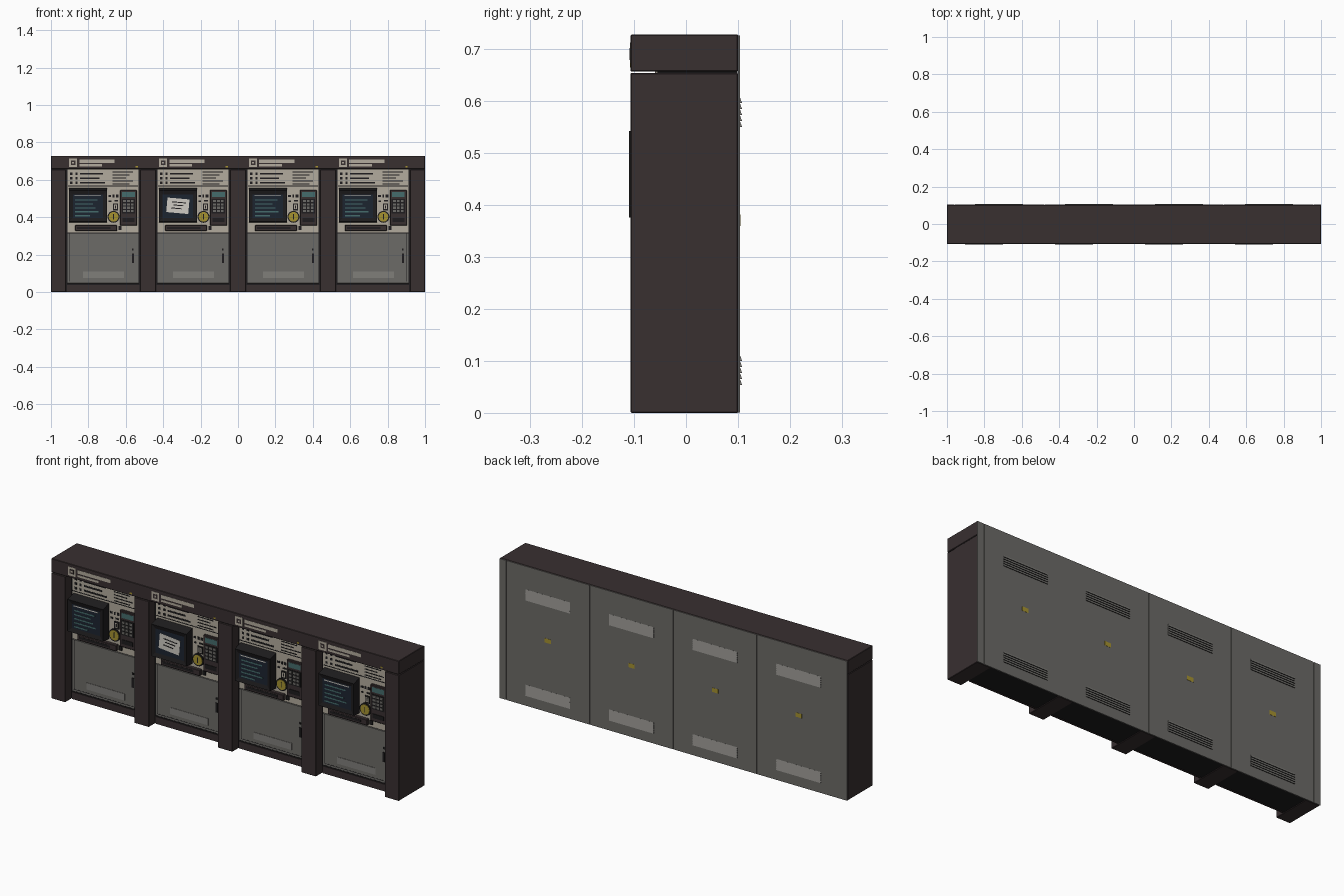
import bpy, bmesh, math
from mathutils import Matrix, Vector

if "Cube" in bpy.data.objects:
    bpy.data.objects.remove(bpy.data.objects["Cube"])


def material(name, r, g, b):
    m = bpy.data.materials.new(name)
    m.diffuse_color = (r, g, b, 1)
    m.use_nodes = True
    m.node_tree.nodes["Principled BSDF"].inputs["Base Color"].default_value = m.diffuse_color
    return m


BROWN = material("dark brown", 0.040, 0.029, 0.030)
GREY = material("steel grey", 0.150, 0.145, 0.135)
PALE = material("light grey", 0.215, 0.210, 0.195)
CREAM = material("cream", 0.45, 0.41, 0.34)
BLACK = material("soft black", 0.013, 0.012, 0.013)
NAVY = material("screen navy", 0.012, 0.018, 0.030)
TEAL = material("screen teal", 0.06, 0.15, 0.15)
YELLOW = material("yellow", 0.38, 0.29, 0.03)
WHITE = material("off white", 0.62, 0.60, 0.55)


def finish(name, bm, *mats):
    bmesh.ops.recalc_face_normals(bm, faces=bm.faces)
    me = bpy.data.meshes.new(name)
    bm.to_mesh(me)
    bm.free()
    for m in mats:
        me.materials.append(m)
    ob = bpy.data.objects.new(name, me)
    bpy.context.collection.objects.link(ob)
    return ob


def add_box(bm, x0, x1, y0, y1, z0, z1):
    mat = Matrix.Translation(((x0 + x1) / 2, (y0 + y1) / 2, (z0 + z1) / 2))
    mat = mat @ Matrix.Diagonal((x1 - x0, y1 - y0, z1 - z0, 1))
    return bmesh.ops.create_cube(bm, size=1, matrix=mat)["verts"]


def box(name, mat, x0, x1, y0, y1, z0, z1, bevel=0):
    bm = bmesh.new()
    add_box(bm, x0, x1, y0, y1, z0, z1)
    ob = finish(name, bm, mat)
    if bevel:
        mod = ob.modifiers.new("bevel", 'BEVEL')
        mod.width = bevel
        mod.segments = 1
    return ob


def plates(name, mat, cx, y, rects, depth=0.002, tilt=0):
    """Raised rectangles (x0, x1, z0, z1) standing forward of the plane y."""
    bm = bmesh.new()
    for x0, x1, z0, z1 in rects:
        add_box(bm, cx + x0, cx + x1, y - depth, y + 0.001, z0, z1)
    if tilt:
        c = sum((v.co for v in bm.verts), Vector()) / len(bm.verts)
        bmesh.ops.rotate(bm, verts=bm.verts, cent=c, matrix=Matrix.Rotation(tilt, 3, 'Y'))
    return finish(name, bm, mat)


def disc(name, mat, x, z, r, y0, y1, sides=24):
    bm = bmesh.new()
    m = Matrix.Translation((x, (y0 + y1) / 2, z)) @ Matrix.Rotation(math.pi / 2, 4, 'X')
    bmesh.ops.create_cone(bm, cap_ends=True, segments=sides, radius1=r, radius2=r,
                          depth=y1 - y0, matrix=m)
    return finish(name, bm, mat)


FRONT, BACK, PANEL, TOP = -0.107, 0.104, -0.060, 0.728
PITCH, HALF = 0.481, 0.198
centres = [PITCH * (i - 1.5) for i in range(4)]

# Surround: header, pillars and the core behind the bays
box("header", BROWN, -1, 1, FRONT, 0.1005, 0.657, TOP, 0.002)
box("core", BLACK, -0.997, 0.997, -0.055, 0.0995, 0.003, 0.70)
edges = [-1] + [c + s * HALF for c in centres for s in (-1, 1)] + [1]
for i in range(5):
    box("pillar", BROWN, edges[2 * i], edges[2 * i + 1], FRONT, 0.1005, 0, 0.654, 0.002)

# Rear cladding with narrow seams at each panel joint
seams = [-1, -2 * PITCH, -PITCH, 0, PITCH, 2 * PITCH, 1]
for a, b in zip(seams, seams[1:]):
    box("back_panel", GREY, a + (0.0012 if a > -1 else 0), b - (0.0012 if b < 1 else 0),
        0.1, BACK, 0.001, TOP - 0.002)


def bezel(cx):
    """Screen housing: sloped top, sunken display."""
    bm = bmesh.new()
    vs = add_box(bm, cx - 0.182, cx + 0.021, -0.1095, PANEL + 0.001, 0.372, 0.556)
    for v in vs:
        if v.co.y < -0.1:
            v.co.z += -0.014 if v.co.z > 0.5 else 0.004
    bm.normal_update()
    face = min(bm.faces, key=lambda f: f.calc_center_median().y)
    bmesh.ops.inset_region(bm, faces=[face], thickness=0.020, use_even_offset=True)
    bmesh.ops.translate(bm, verts=face.verts, vec=(0, 0.006, 0))
    face.material_index = 1
    finish("screen_housing", bm, BLACK, NAVY)


def louvres(cx, z0):
    """Five sloping slats proud of the rear cladding."""
    bm = bmesh.new()
    for i in range(5):
        z = z0 + i * 0.0115
        for v in add_box(bm, cx - 0.128, cx + 0.128, BACK - 0.001, 0.108, z, z + 0.010):
            if v.co.y > BACK and v.co.z > z + 0.005:
                v.co.y = BACK + 0.0003
    bm.normal_update()
    for f in bm.faces:
        f.material_index = int(f.normal.z < -0.9)
    finish("rear_louvre", bm, PALE, BLACK)


for n, c in enumerate(centres):
    # Cabinet fronts
    box("kick_plate", BROWN, c - 0.194, c + 0.194, PANEL + 0.002, -0.05, 0.001, 0.038)
    box("lower_door", GREY, c - 0.190, c + 0.190, PANEL, -0.05, 0.046, 0.314, 0.001)
    box("upper_panel", CREAM, c - 0.190, c + 0.190, PANEL, -0.05, 0.317, 0.657, 0.001)
    plates("door_label", PALE, c, PANEL, [(-0.107, 0.112, 0.075, 0.110)])
    plates("door_seams", BLACK, c, PANEL, [(-0.182, 0.182, 0.055, 0.057),
           (-0.180, -0.178, 0.057, 0.312), (0.178, 0.180, 0.057, 0.312)], 0.0008)
    plates("door_handle", BLACK, c, PANEL, [(0.154, 0.166, 0.155, 0.205)], 0.003)
    plates("door_lock", BLACK, c, PANEL, [(0.156, 0.164, 0.222, 0.232)], 0.003)

    # Instruction rows and divider
    rows = [0.632, 0.608, 0.584]
    plates("divider", BLACK, c, PANEL, [(-0.188, 0.188, 0.565, 0.569)], 0.001)
    plates("instruction_icons", BLACK, c, PANEL,
           [(x, x + 0.012, z - 0.006, z + 0.006) for z in rows for x in (-0.176, -0.148)], 0.001)
    plates("instruction_bars", BLACK, c, PANEL,
           [(-0.122, e, z - 0.004, z + 0.005) for z, e in zip(rows, (0.0, -0.02, 0.01))], 0.001)
    plates("notice_bars", BLACK, c, PANEL,
           [(0.050, 0.160 - 0.018 * (i % 3), 0.638 - i * 0.0155, 0.643 - i * 0.0155)
            for i in range(5)], 0.001)

    # Display
    bezel(c)
    if n == 1:
        plates("screen_notice", WHITE, c, -0.1035, [(-0.140, -0.022, 0.422, 0.500)], 0.001, 0.09)
        plates("screen_notice_bars", BLACK, c, -0.1045,
               [(-0.115, -0.04, 0.477, 0.482), (-0.105, -0.05, 0.461, 0.466),
                (-0.115, -0.06, 0.444, 0.449)], 0.0008, 0.09)
    else:
        plates("screen_title", WHITE, c, -0.1035, [(-0.153, -0.010, 0.512, 0.517)], 0.001)
        plates("screen_rows", TEAL, c, -0.1035,
               [(-0.150, e, 0.488 - i * 0.021, 0.495 - i * 0.021)
                for i, e in enumerate((-0.03, -0.055, -0.04, -0.025, -0.07))], 0.001)

    # Keypad and card unit
    box("card_unit", BROWN, c + 0.090, c + 0.182, PANEL - 0.012, -0.055, 0.355, 0.545, 0.003)
    yk = PANEL - 0.012
    plates("card_unit_display", TEAL, c, yk, [(0.102, 0.170, 0.508, 0.534)], 0.001)
    plates("keypad_base", BLACK, c, yk, [(0.100, 0.172, 0.420, 0.498)], 0.002)
    plates("keys", GREY, c, yk - 0.002,
           [(0.107 + i * 0.021, 0.122 + i * 0.021, 0.427 + j * 0.018, 0.438 + j * 0.018)
            for i in range(3) for j in range(4)], 0.002)
    plates("card_slot", BLACK, c, yk, [(0.104, 0.168, 0.374, 0.396)], 0.003)

    # Coin entry and small controls
    disc("coin_ring", BLACK, c + 0.056, 0.402, 0.032, PANEL - 0.006, PANEL + 0.001)
    disc("coin_plate", YELLOW, c + 0.056, 0.402, 0.026, PANEL - 0.008, PANEL)
    plates("coin_slot", BLACK, c, PANEL - 0.008, [(0.054, 0.058, 0.388, 0.416)], 0.001)
    plates("ticket_reader", BLACK, c, PANEL, [(0.053, 0.081, 0.436, 0.474)], 0.004)
    plates("ticket_reader_face", CREAM, c, PANEL - 0.004, [(0.059, 0.075, 0.443, 0.467)], 0.001)
    plates("ticket_reader_slot", BLACK, c, PANEL - 0.005, [(0.064, 0.070, 0.447, 0.463)], 0.001)
    plates("control_marks", BLACK, c, PANEL,
           [(0.028, 0.042, 0.508, 0.518), (0.050, 0.060, 0.506, 0.520), (0.068, 0.082, 0.506, 0.520),
            (0.030, 0.044, 0.482, 0.490), (0.060, 0.080, 0.484, 0.492)], 0.002)

    # Delivery tray
    box("tray", BROWN, c - 0.150, c + 0.075, PANEL - 0.018, -0.055, 0.327, 0.357, 0.002)
    plates("tray_slot", BLACK, c, PANEL - 0.018, [(-0.138, 0.040, 0.336, 0.348)], 0.001)
    plates("tray_sensor", BLACK, c, PANEL, [(0.082, 0.098, 0.331, 0.353)], 0.006)

    # Header sign
    plates("sign_badge", CREAM, c, FRONT, [(-0.182, -0.138, 0.668, 0.713)], 0.001)
    plates("sign_badge_inset", BROWN, c, FRONT - 0.001, [(-0.172, -0.148, 0.679, 0.702)], 0.0006)
    plates("sign_badge_centre", CREAM, c, FRONT - 0.0016, [(-0.165, -0.155, 0.686, 0.695)], 0.0004)
    plates("sign_bars", CREAM, c, FRONT,
           [(-0.127, 0.062, 0.690, 0.708), (-0.127, -0.005, 0.672, 0.683)], 0.001)
    plates("status_lamp", YELLOW, c, FRONT, [(0.174, 0.186, 0.665, 0.673)], 0.001)

    # Rear vents and label
    louvres(c, 0.550)
    louvres(c, 0.054)
    box("rear_label", YELLOW, c - 0.018, c + 0.018, BACK - 0.001, BACK + 0.001, 0.360, 0.382)
